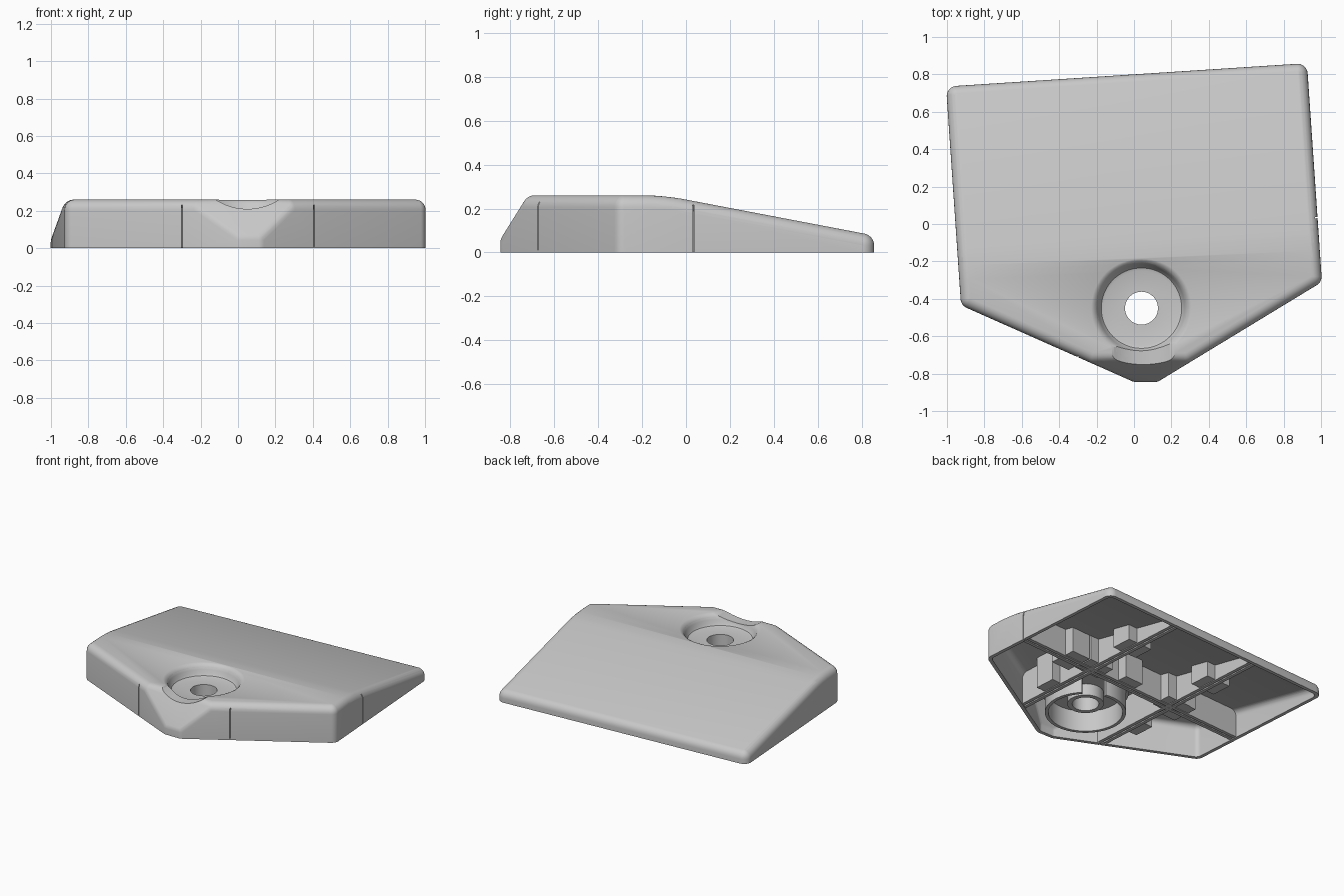
import bpy, bmesh, math
from mathutils import Vector, Matrix

cube = bpy.data.objects.get("Cube")
if cube:
    bpy.data.objects.remove(cube, do_unlink=True)

grey = bpy.data.materials.new("light_grey")
grey.use_nodes = True
grey.diffuse_color = (0.58, 0.58, 0.58, 1)
grey.node_tree.nodes["Principled BSDF"].inputs["Base Color"].default_value = grey.diffuse_color

# Footprint corners, counter-clockwise
OUTLINE = [(-1.005, 0.735), (-0.925, -0.435), (0.0, -0.845),
           (0.125, -0.845), (1.005, -0.31), (0.925, 0.86)]
CENTRE = Vector((0.04, -0.45, 0))
TOP, SLOPE, SKEW = 0.26, 0.19, 0.062


def body_planes():
    """Outward planes bounding the cover: walls, nose chamfer, curved roof."""
    planes = []
    for a, b in zip(OUTLINE, OUTLINE[1:] + OUTLINE[:1]):
        n = Vector((b[1] - a[1], a[0] - b[0], 0)).normalized()
        planes.append((Vector((*a, 0)), n))
    planes.append((Vector((0, -0.845, 0.06)), Vector((0, -0.2, 0.125)).normalized()))
    mid, half = -0.159, 0.1
    for i in range(6):
        f = i / 5
        n = Vector((-SLOPE * f * SKEW, SLOPE * f, 1)).normalized()
        planes.append((Vector((0, mid - half + half * f, TOP)), n))
    return planes


def clip(bm, inset):
    """Trim a convex mesh to the body, moved inward by inset."""
    for co, n in body_planes():
        geom = bm.verts[:] + bm.edges[:] + bm.faces[:]
        cut = bmesh.ops.bisect_plane(bm, geom=geom, dist=1e-6, plane_co=co - n * inset,
                                     plane_no=n, clear_outer=True)["geom_cut"]
        edges = [e for e in cut if isinstance(e, bmesh.types.BMEdge) and e.is_boundary]
        if edges:
            bmesh.ops.edgeloop_fill(bm, edges=edges)


def finish(bm, name):
    bmesh.ops.recalc_face_normals(bm, faces=bm.faces[:])
    mesh = bpy.data.meshes.new(name)
    bm.to_mesh(mesh)
    bm.free()
    mesh.materials.append(grey)
    ob = bpy.data.objects.new(name, mesh)
    bpy.context.collection.objects.link(ob)
    return ob


def add_box(bm, centre, size, angle=0):
    m = (Matrix.Translation(centre) @ Matrix.Rotation(angle, 4, "Z")
         @ Matrix.Diagonal((*size, 1)))
    bmesh.ops.create_cube(bm, size=1, matrix=m)


def box(name, centre, size, angle=0, inset=None):
    bm = bmesh.new()
    add_box(bm, centre, size, angle)
    if inset is not None:
        clip(bm, inset)
    return finish(bm, name)


def rounded_body(name, inset, r, base):
    """Convex body with every upper edge rounded by radius r."""
    core = bmesh.new()
    add_box(core, (0, 0, 1 + base), (4, 4, 2))
    clip(core, inset + r)
    bm = bmesh.new()
    for v in core.verts:
        rings = 1 if v.co.z < base + 1e-4 else 6
        for i in range(rings):
            lat = i * math.pi / 12
            for k in range(32):
                a = k * math.tau / 32
                bm.verts.new(v.co + r * Vector((math.cos(lat) * math.cos(a),
                                                math.cos(lat) * math.sin(a), math.sin(lat))))
        if rings > 1:
            bm.verts.new(v.co + Vector((0, 0, r)))
    core.free()
    hull = bmesh.ops.convex_hull(bm, input=bm.verts[:])
    spare = {g for g in hull["geom_interior"] + hull["geom_unused"]
             if isinstance(g, bmesh.types.BMVert)}
    bmesh.ops.delete(bm, geom=list(spare), context="VERTS")
    bmesh.ops.dissolve_limit(bm, angle_limit=0.008, verts=bm.verts[:], edges=bm.edges[:])
    return finish(bm, name)


def lathe(name, profile, start=0.0, sweep=math.tau, steps=64):
    """Closed (radius, height) profile turned about the screw hole."""
    bm = bmesh.new()
    full = sweep > math.tau - 0.01
    rings = []
    for k in range(steps if full else steps + 1):
        a = start + sweep * k / steps
        rings.append([bm.verts.new(CENTRE + Vector((r * math.cos(a), r * math.sin(a), z)))
                      for r, z in profile])
    n = len(profile)
    for k in range(steps):
        p, q = rings[k], rings[(k + 1) % len(rings)]
        for i in range(n):
            j = (i + 1) % n
            bm.faces.new((p[i], p[j], q[j], q[i]))
    if not full:
        bm.faces.new(rings[0])
        bm.faces.new(rings[-1])
    bmesh.ops.remove_doubles(bm, verts=bm.verts[:], dist=1e-5)
    return finish(bm, name)


def subtract(ob, *cutters):
    for c in cutters:
        mod = ob.modifiers.new("cut", "BOOLEAN")
        mod.operation, mod.solver, mod.object = "DIFFERENCE", "EXACT", c
        bpy.context.view_layer.objects.active = ob
        bpy.ops.object.modifier_apply(modifier=mod.name)


# Hollow outer cover
cover = rounded_body("cover", 0, 0.055, 0)
cavity = rounded_body("cavity_cutter", 0.025, 0.04, -0.03)

# Dished screw seat, with a scoop that opens through the nose
recess = lathe("recess_cutter", [(0, 0.18), (0.2, 0.18), (0.215, 0.185), (0.224, 0.198),
                                 (0.232, 0.222), (0.243, 0.243), (0.256, 0.254),
                                 (0.27, 0.2605), (0.29, 0.35), (0, 0.35)])
hole = lathe("hole_cutter", [(0, 0.02), (0.088, 0.02), (0.088, 0.3), (0, 0.3)], steps=48)
bm = bmesh.new()
scoop_place = Matrix.Translation((0.05, -0.75, 0.52)) @ Matrix.Rotation(math.pi / 2, 4, "X")
bmesh.ops.create_cone(bm, cap_ends=True, segments=96, radius1=0.31, radius2=0.31,
                      depth=0.5, matrix=scoop_place)
scoop = finish(bm, "scoop_cutter")

bm = bmesh.new()
bmesh.ops.create_cone(bm, cap_ends=True, segments=64, radius1=0.285, radius2=0.285,
                      depth=0.3, matrix=Matrix.Translation(CENTRE + Vector((0, 0, 0.305))))
clip(bm, 0.012)
seat = finish(bm, "screw_seat")

# Thin joint grooves on the outer walls
grooves = [box("groove_cutter", c, s, a) for c, s, a in (
    ((0.407, -0.66, 0.12), (0.006, 0.1, 0.22), -0.06),
    ((-0.3, -0.715, 0.115), (0.006, 0.08, 0.23), -0.06),
    ((0.98, 0.034, 0.1), (0.06, 0.006, 0.23), 0.06))]

subtract(cover, cavity, recess, scoop, *grooves)
subtract(seat, recess, scoop, hole)
for c in [cavity, recess, scoop, hole] + grooves:
    bpy.data.objects.remove(c, do_unlink=True)

# Tube and open collar beneath the seat
tube = lathe("screw_tube", [(0.088, 0.07), (0.12, 0.07), (0.12, 0.17), (0.088, 0.17)], steps=48)
collar = lathe("collar", [(0.245, 0.005), (0.268, 0.005), (0.268, 0.165), (0.245, 0.165)],
               math.radians(80), math.radians(325))

# Paired joint flanges under the roof, with stiffening blocks
JOINTS = {"left": ((0.408, -0.665), (0.316, 0.8)),
          "right": ((-0.3, -0.715), (-0.39, 0.765)),
          "cross": ((0.975, 0.033), (-0.955, -0.088))}
for label, (a, b) in JOINTS.items():
    a, b = Vector((*a, 0)), Vector((*b, 0))
    d = (b - a).normalized()
    side = Vector((-d.y, d.x, 0))
    angle = math.atan2(d.y, d.x)
    length = (b - a).length
    for s, tag in ((-1, "inner"), (1, "outer")):
        mid = (a + b) / 2 + side * s * 0.017 + Vector((0, 0, 0.255))
        box(f"{label}_flange_{tag}", mid, (length, 0.024, 0.5), angle, 0.02)
    for i, t in enumerate((0.22, 0.47, 0.72)):
        for s in (-1, 1):
            p = a + d * length * t + side * s * 0.06
            if (p - CENTRE).length > 0.38:
                box(f"{label}_block_{i}", p + Vector((0, 0, 0.26)), (0.15, 0.08, 0.5), angle, 0.02)

# Smooth rounded surfaces, crisp corners
bpy.ops.object.select_all(action="DESELECT")
for ob in (cover, seat, tube, collar):
    ob.select_set(True)
bpy.context.view_layer.objects.active = cover
bpy.ops.object.shade_smooth_by_angle(angle=math.radians(30))
